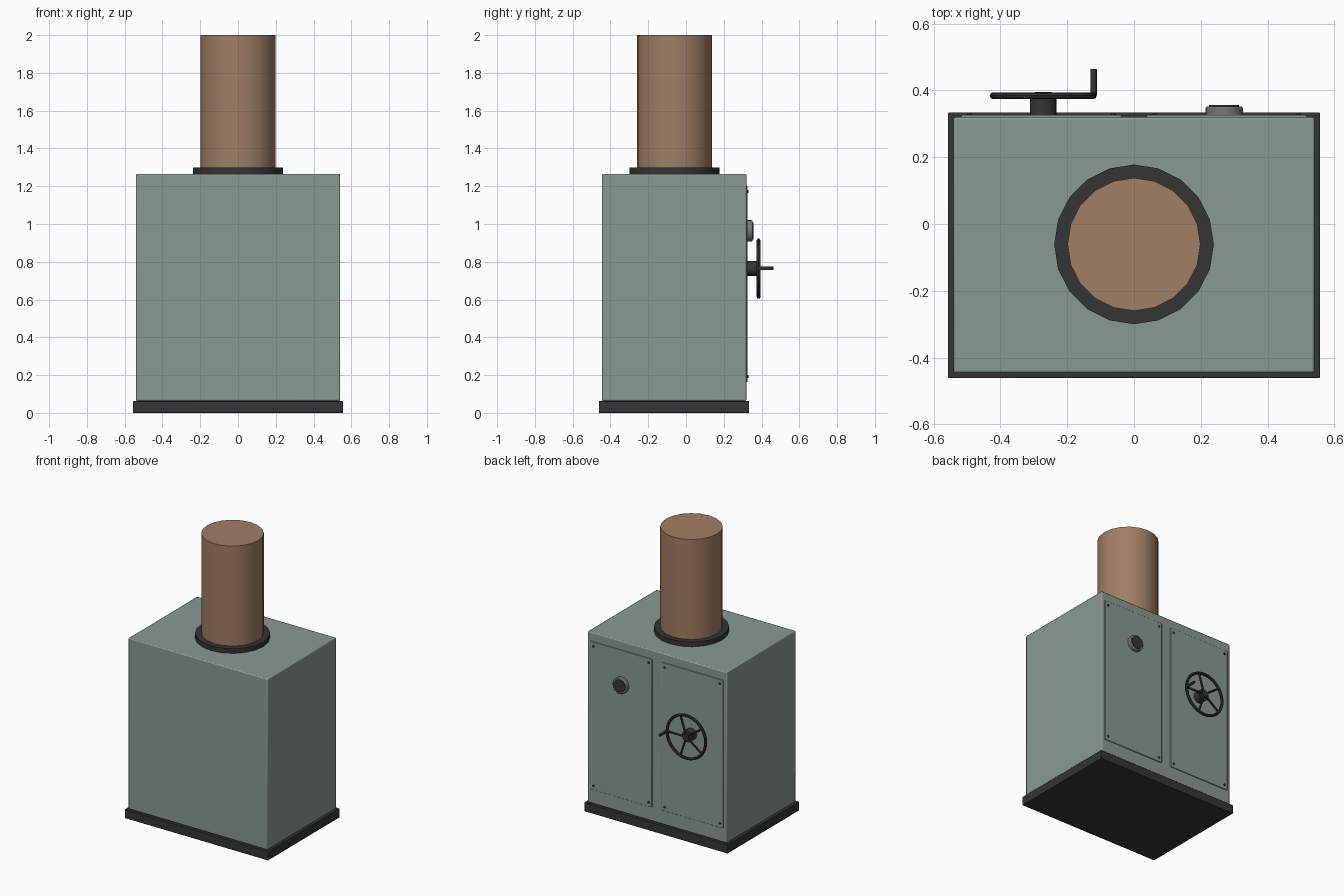
import bpy
from math import pi, cos, sin, radians

if "Cube" in bpy.data.objects:
    bpy.data.objects.remove(bpy.data.objects["Cube"])


def material(name, rgb):
    m = bpy.data.materials.new(name)
    m.diffuse_color = (*rgb, 1)
    m.use_nodes = True
    m.node_tree.nodes["Principled BSDF"].inputs["Base Color"].default_value = m.diffuse_color
    return m


GREEN = material("painted_steel", (0.25, 0.32, 0.29))
DARK = material("dark_metal", (0.035, 0.035, 0.035))
COPPER = material("pipe_brown", (0.35, 0.21, 0.13))
STEEL = material("bezel_grey", (0.18, 0.19, 0.18))


def finish(name, mat, bevel=0):
    ob = bpy.context.object
    ob.name = name
    ob.data.materials.append(mat)
    if bevel:
        mod = ob.modifiers.new("bevel", 'BEVEL')
        mod.width = bevel
        mod.segments = 2
        mod.limit_method = 'ANGLE'
    bpy.ops.object.shade_smooth_by_angle(angle=radians(30))
    return ob


def box(name, lo, hi, mat, bevel=0):
    bpy.ops.mesh.primitive_cube_add(size=1, location=[(a + b) / 2 for a, b in zip(lo, hi)])
    bpy.context.object.scale = [b - a for a, b in zip(lo, hi)]
    bpy.ops.object.transform_apply(location=False, rotation=False, scale=True)
    return finish(name, mat, bevel)


def cyl_z(name, r, z0, z1, mat, bevel=0):
    bpy.ops.mesh.primitive_cylinder_add(vertices=20, radius=r, depth=z1 - z0,
                                        location=(0, -0.061, (z0 + z1) / 2))
    return finish(name, mat, bevel)


def cyl_y(name, x, z, r, y0, y1, mat, n=20, bevel=0):
    bpy.ops.mesh.primitive_cylinder_add(vertices=n, radius=r, depth=y1 - y0,
                                        location=(x, (y0 + y1) / 2, z),
                                        rotation=(-pi / 2, 0, 0))
    return finish(name, mat, bevel)


# Plinth and cabinet
box("base_plinth", (-0.557, -0.461, 0), (0.557, 0.334, 0.063), DARK, 0.003)
box("cabinet", (-0.541, -0.446, 0.063), (0.541, 0.32, 1.265), GREEN, 0.007)

# Pipe and its collar
cyl_z("pipe_collar", 0.239, 1.262, 1.298, DARK)
cyl_z("pipe", 0.199, 1.265, 2.0, COPPER)

# Rear panels with corner screws
for side, s in (("left", 1), ("right", -1)):
    xs = sorted((s * 0.037, s * 0.517))
    box(side + "_panel", (xs[0], 0.315, 0.163), (xs[1], 0.326, 1.203), GREEN, 0.003)
    for i, x in enumerate((0.062, 0.492)):
        for j, z in enumerate((0.193, 1.173)):
            cyl_y(f"{side}_screw_{i}{j}", s * x, z, 0.008, 0.32, 0.331, DARK, 10)

# Round gauge
cyl_y("gauge_bezel", 0.27, 0.964, 0.056, 0.322, 0.352, STEEL, 24, 0.005)
cyl_y("gauge_face", 0.27, 0.964, 0.045, 0.33, 0.357, DARK, 24)

# Hand wheel: hub, rim, spokes and crank handle
WX, WY, WZ = -0.272, 0.384, 0.764
cyl_y("wheel_hub", WX, WZ, 0.04, 0.32, 0.378, DARK)
cyl_y("wheel_cap", WX, WZ, 0.025, 0.37, 0.395, DARK)
bpy.ops.mesh.primitive_torus_add(location=(WX, WY, WZ), rotation=(pi / 2, 0, 0),
                                 major_radius=0.15, minor_radius=0.01,
                                 major_segments=32, minor_segments=8)
finish("wheel_rim", DARK)
for i in range(5):
    a = i * 2 * pi / 5
    bpy.ops.mesh.primitive_cylinder_add(
        vertices=8, radius=0.007, depth=0.14,
        location=(WX + 0.08 * cos(a), WY, WZ + 0.08 * sin(a)),
        rotation=(0, pi / 2 - a, 0))
    finish(f"wheel_spoke_{i}", DARK)
cyl_y("crank_handle", WX + 0.151, WZ + 0.001, 0.0095, WY, 0.464, DARK, 12)
